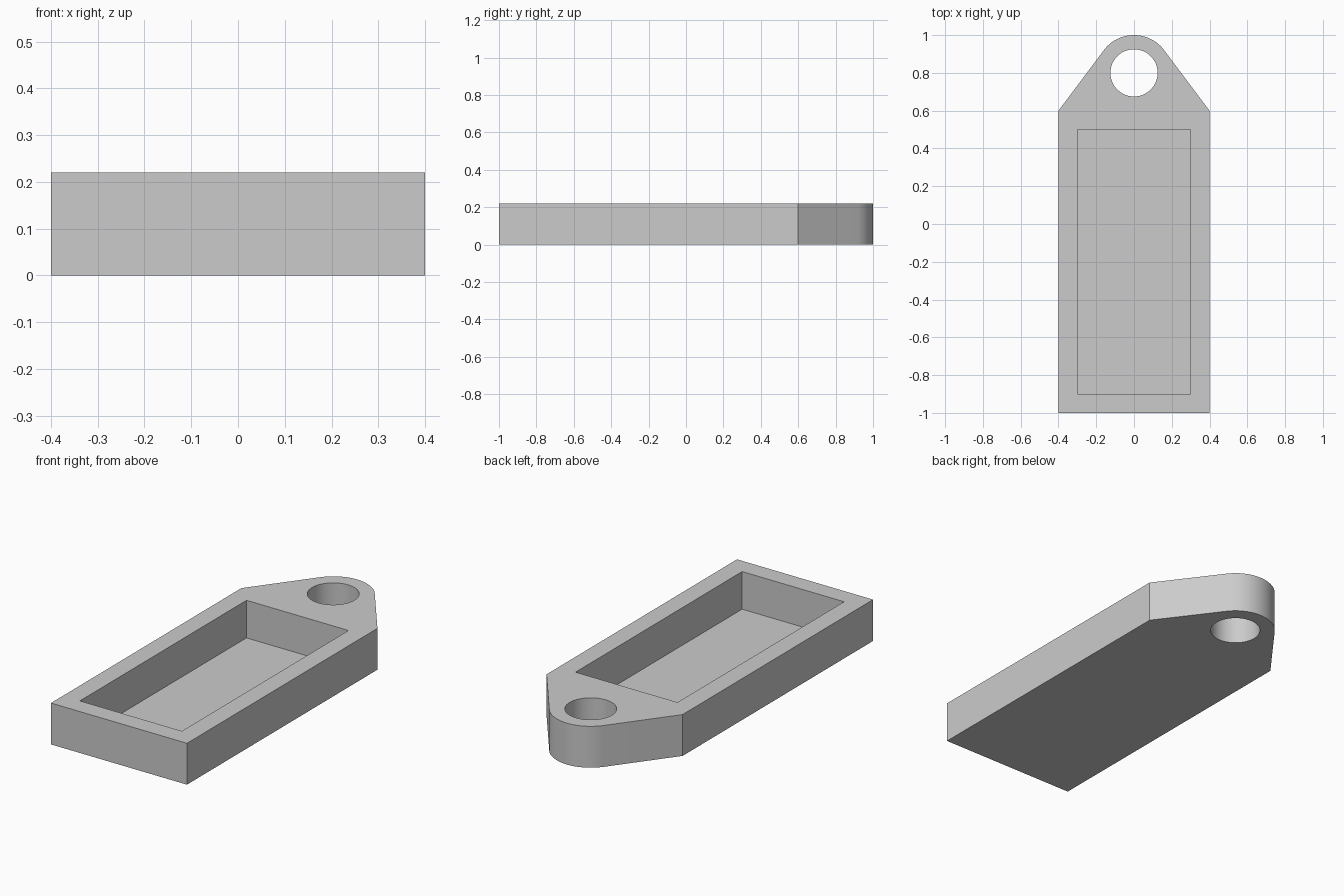
import bpy
import bmesh
from math import atan2, cos, sin, pi, radians

HEIGHT = 0.22
FLOOR = 0.02
EYE_Y = 0.8
EYE_RADIUS = 0.2
HOLE_RADIUS = 0.125

old = bpy.data.objects.get("Cube")
if old:
    bpy.data.objects.remove(old, do_unlink=True)

grey = bpy.data.materials.new("light grey")
grey.use_nodes = True
colour = (0.6, 0.6, 0.6, 1)
grey.diffuse_color = colour
grey.node_tree.nodes["Principled BSDF"].inputs["Base Color"].default_value = colour


def arc(radius, start, end, steps):
    """Points on a circle about the centre of the hanging hole."""
    angles = [start + (end - start) * i / steps for i in range(steps + 1)]
    return [(radius * cos(a), EYE_Y + radius * sin(a)) for a in angles]


def prism(name, outline, bottom, top):
    """Extrude a flat outline upwards into a closed solid."""
    bm = bmesh.new()
    face = bm.faces.new([bm.verts.new((x, y, bottom)) for x, y in outline])
    result = bmesh.ops.extrude_face_region(bm, geom=[face])
    raised = [v for v in result["geom"] if isinstance(v, bmesh.types.BMVert)]
    bmesh.ops.translate(bm, verts=raised, vec=(0, 0, top - bottom))
    bmesh.ops.recalc_face_normals(bm, faces=bm.faces)
    mesh = bpy.data.meshes.new(name)
    bm.to_mesh(mesh)
    bm.free()
    mesh.materials.append(grey)
    obj = bpy.data.objects.new(name, mesh)
    bpy.context.collection.objects.link(obj)
    return obj


# Body: a rectangle whose sloping shoulders run tangent into a round end
tangent = atan2(0.12, 0.16)
body_outline = [(-0.4, -1), (0.4, -1), (0.4, 0.6)]
body_outline += arc(EYE_RADIUS, tangent, pi - tangent, 40)
body_outline += [(-0.4, 0.6)]
body = prism("tray_body", body_outline, 0, HEIGHT)

# Cutters: open pocket above a thin floor, and the hanging hole
pocket = prism("pocket_cutter", [(-0.3, -0.9), (0.3, -0.9), (0.3, 0.5), (-0.3, 0.5)],
               FLOOR, HEIGHT + 0.1)
hole = prism("hole_cutter", arc(HOLE_RADIUS, 0, 2 * pi, 64)[:-1], -0.1, HEIGHT + 0.1)

bpy.ops.object.select_all(action="DESELECT")
body.select_set(True)
bpy.context.view_layer.objects.active = body
for cutter in (pocket, hole):
    cutter.hide_render = True
    cut = body.modifiers.new(cutter.name, "BOOLEAN")
    cut.operation = "DIFFERENCE"
    cut.solver = "EXACT"
    cut.object = cutter
    bpy.ops.object.modifier_apply(modifier=cut.name)
    bpy.data.objects.remove(cutter, do_unlink=True)

# Smooth the round walls, keep the corners crisp
bpy.ops.object.shade_smooth_by_angle(angle=radians(30))
